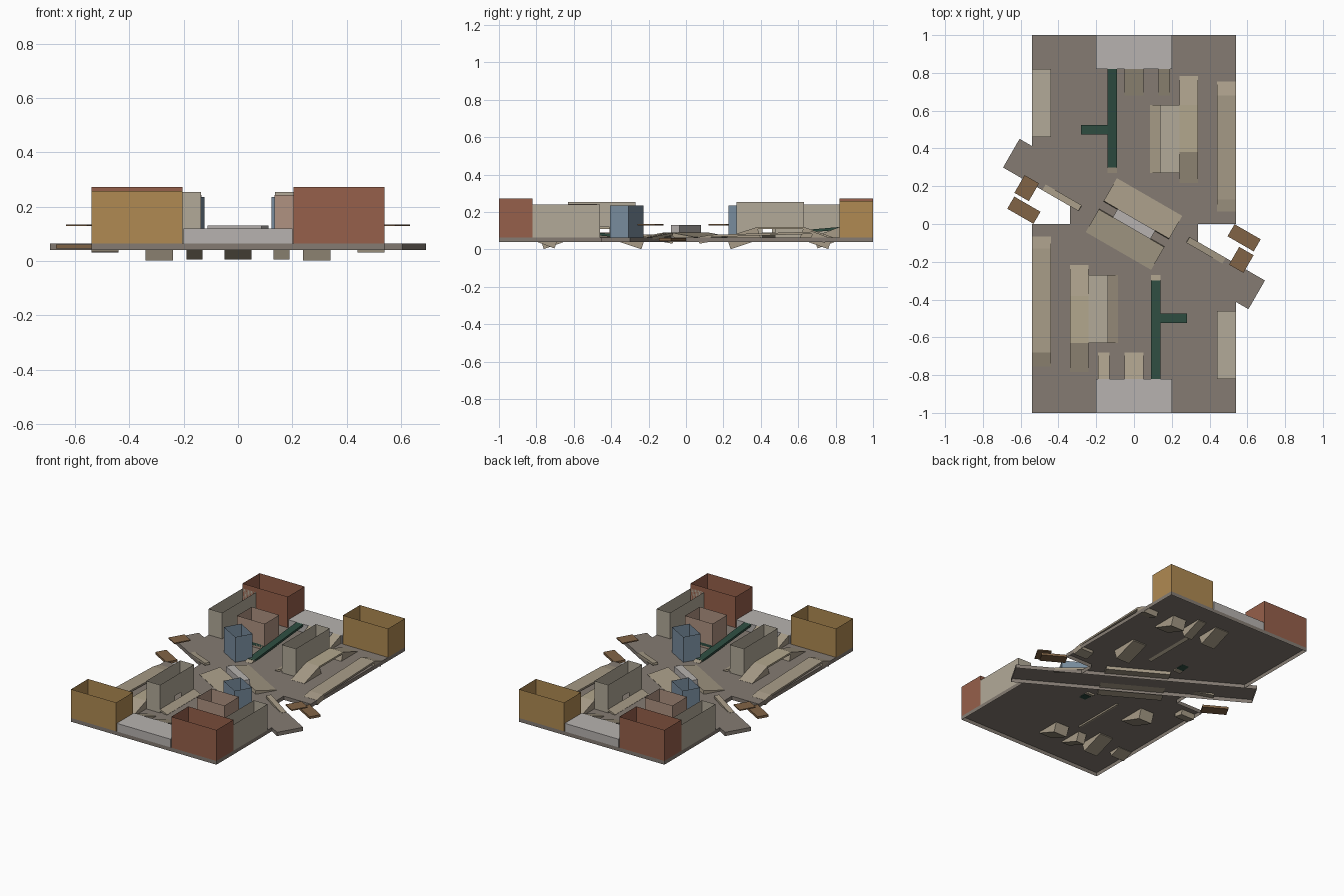
import bpy, math

if "Cube" in bpy.data.objects:
    bpy.data.objects.remove(bpy.data.objects["Cube"])

# colours as seen on screen, turned into linear values below
COL = {"ground": (.47, .44, .41), "stone": (.63, .60, .54), "pale": (.645, .63, .62),
       "beige": (.59, .55, .48), "tan": (.63, .59, .50), "red": (.53, .345, .275),
       "yellow": (.62, .49, .30), "blue": (.44, .51, .57), "green": (.18, .28, .24),
       "brown": (.46, .36, .26), "pink": (.62, .52, .46)}
MATS = {}
for key, c in COL.items():
    MATS[key] = bpy.data.materials.new(key)
    MATS[key].diffuse_color = (*[(x / .9) ** 2.25 for x in c], 1)
C, S = math.cos(math.radians(30)), math.sin(math.radians(30))
G = .065


def diag(u, v):
    """Point in the frame of the diagonal lane."""
    return (u * C + v * S, -u * S + v * C)


def add(name, verts, faces, col, pair=True):
    me = bpy.data.meshes.new(name)
    me.from_pydata(verts, [], faces)
    me.materials.append(MATS[col])
    for i in range(2 if pair else 1):
        ob = bpy.data.objects.new(name + ("_turned" if i else ""), me)
        ob.rotation_euler.z = math.pi * i
        bpy.context.collection.objects.link(ob)


def shell(name, pts, z0, z1, col, caps=(), pair=True):
    """Sheet walls around an outline, with flat caps at chosen heights."""
    n = len(pts)
    v = [(*p, z0) for p in pts] + [(*p, z1) for p in pts]
    f = [(i, (i + 1) % n, (i + 1) % n + n, i + n) for i in range(n)]
    for z in caps:
        k = len(v)
        v += [(*p, z) for p in pts]
        f.append(tuple(range(k, k + n)))
    add(name, v, f, col, pair)


def rect(x0, x1, y0, y1):
    return [(x0, y0), (x1, y0), (x1, y1), (x0, y1)]


def drect(u0, u1, v0, v1):
    return [diag(*p) for p in rect(u0, u1, v0, v1)]


def plank(name, a, b, w0, w1, t, col, place, pair=True):
    """Tilted board: its top runs from a to b (distance, z), t thick."""
    dx, dz = b[0] - a[0], b[1] - a[1]
    k = t / math.hypot(dx, dz)
    sgn = 1 if dx > 0 else -1
    ox, oz = dz * k * sgn, -abs(dx) * k
    prof = [a, b, (b[0] + ox, b[1] + oz), (a[0] + ox, a[1] + oz)]
    v = [(*place(w, d), z) for w in (w0, w1) for d, z in prof]
    f = [(0, 1, 2, 3), (7, 6, 5, 4)] + [(i, i + 4, (i + 1) % 4 + 4, (i + 1) % 4) for i in range(4)]
    add(name, v, f, col, pair)


along_y = lambda w, d: (w, d)
along_x = lambda w, d: (d, w)
along_u = lambda w, d: diag(d, w)

# ground plates, open underneath, and the diagonal lane
LW = .0875
edge = lambda x: -x * S / C + LW / C
shell("ground_plate", [(.54, 1), (-.54, 1), (-.54, edge(-.54)), (.34, edge(.34)), (.34, 0), (.54, 0)],
      .04, G, "ground", [G])
shell("diagonal_lane", drect(-.75, .75, -LW, LW), .04, G, "ground", [G], False)

# back end: platform and corner towers (turned copy makes the front end)
shell("end_platform", rect(-.2, .2, .82, 1), G, .12, "pale", [.12])
shell("red_tower", rect(-.54, -.205, .82, 1), G, .273, "red")
shell("yellow_tower", rect(.205, .54, .82, 1), G, .258, "yellow")
for x0, x1 in ((-.05, .05), (.13, .19)):
    plank("platform_ramp", (.68, .067), (.82, .12), x0, x1, .066, "beige", along_y)

# tall side building with raised floor
shell("side_building", rect(-.54, -.44, .46, .82), G, .24, "stone", [.13])

# middle building with doorways in both long walls
bx0, bx1, by0, by1, bt = .137, .24, .27, .63, .253
v, f = [], []
for x in (bx0, bx1):
    k = len(v)
    v += [(x, y, z) for y, z in ((by0, G), (.41, G), (.41, .12), (.475, .12), (.475, G),
                                 (by1, G), (by1, bt), (by0, bt))]
    f.append(tuple(range(k, k + 8)))
f += [(0, 8, 15, 7), (5, 13, 14, 6)]
k = len(v)
v += [(*p, .125) for p in rect(bx0, bx1, by0, by1)]
f.append((k, k + 1, k + 2, k + 3))
add("middle_building", v, f, "stone")
plank("building_apron", (.085, .067), (.137, .09), by0, by1, .012, "beige", along_x)

# raised walk beside the building
plank("walk_ramp_near", (.217, .066), (.38, .12), .24, .34, .068, "beige", along_y)
plank("walk_deck", (.38, .12), (.63, .12), .24, .34, .012, "tan", along_y)
plank("walk_ramp_far", (.783, .066), (.63, .12), .24, .34, .068, "beige", along_y)

# long outer ramp
plank("outer_ramp_start", (.065, .066), (.13, .078), .44, .54, .036, "beige", along_y)
plank("outer_ramp", (.13, .078), (.68, .095), .44, .54, .012, "beige", along_y)
plank("outer_ramp_end", (.755, .067), (.68, .095), .44, .54, .036, "beige", along_y)

# green catwalk with side arm, and the pink room it serves
plank("green_catwalk", (.30, .075), (.82, .12), -.14, -.09, .015, "green", along_y)
plank("catwalk_foot", (.27, .066), (.31, .076), -.14, -.09, .012, "beige", along_y)
shell("catwalk_arm", rect(-.28, -.14, .475, .525), .075, .095, "green", [.075, .095])
shell("pink_room", rect(-.34, -.135, .475, .63), G, .242, "pink")

# blue angled tower
ax, ay = -.18, .228
blue = [(ax + a * -C + b * S, ay + a * S + b * C) for a, b in ((0, 0), (.16, 0), (.16, .115), (0, .115))]
shell("blue_tower", blue, G, .235, "blue")

# central block and its sloping flanks
shell("central_block", drect(-.115, .115, -.026, .026), G, .13, "pale", [.13], False)
plank("central_slope", (.165, .067), (.026, .09), -.2, .2, .022, "beige", lambda w, d: diag(w, d))
plank("lane_ledge", (-.51, .067), (-.29, .09), -LW, -LW + .035, .015, "beige", along_u)

# brown boards at the lane mouth
for cx, cy, hu, hv, z0, z1, nm in ((-.568, .19, .044, .054, .128, .135, "upper_board"),
                                   (-.583, .073, .08, .037, .045, .06, "lower_board")):
    pts = [(cx + p[0], cy + p[1]) for p in drect(-hu, hu, -hv, hv)]
    shell(nm, pts, z0, z1, "brown", [z0, z1])

for m in bpy.data.materials:
    if m.users and not m.is_grease_pencil:
        m.use_nodes = True
        m.node_tree.nodes["Principled BSDF"].inputs["Base Color"].default_value = m.diffuse_color
